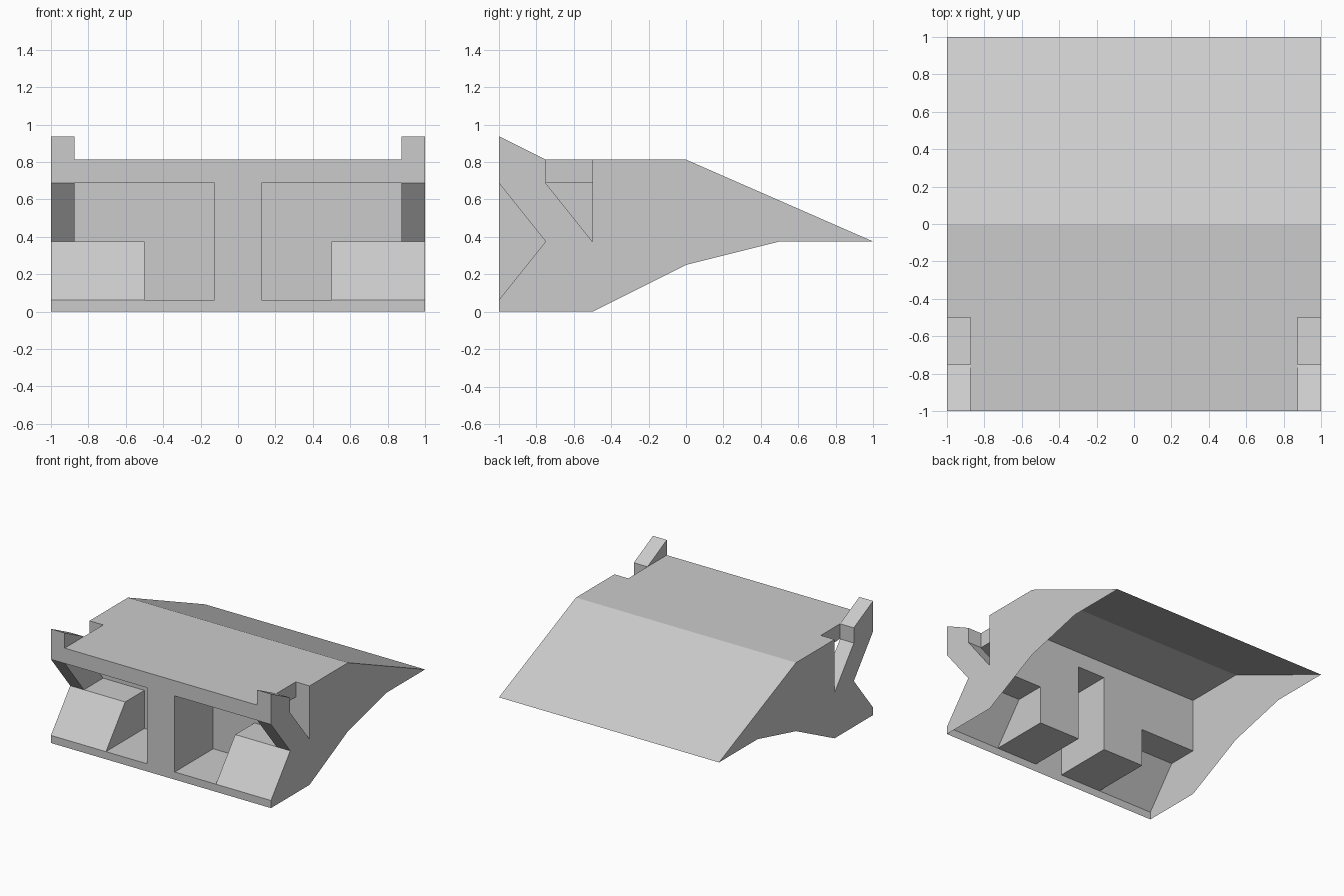
import bpy, bmesh

if "Cube" in bpy.data.objects:
    bpy.data.objects.remove(bpy.data.objects["Cube"])

# key levels (z) and depths (y)
TOP, BEAM, MID, LIP = 0.8125, 0.6875, 0.375, 0.0625
FRONT, NOTCH, WALL = -1.0, -0.75, -0.5
POST = 0.875  # inner x of the corner struts


def strip(x0, x1, profile):
    """Sweep a (y, z) polyline along x; the outside is on its left."""
    return [[(x0, *a), (x0, *b), (x1, *b), (x1, *a)]
            for a, b in zip(profile, profile[1:])]


def panel(x, outline):
    """Flat upright panel at x; counter-clockwise (y, z) faces +x."""
    return [[(x, y, z) for y, z in outline]]


def part(name, *groups):
    """Make the right half from face groups and mirror it to the left."""
    bm = bmesh.new()
    for group in groups:
        for face in group:
            bm.faces.new([bm.verts.new(p) for p in face])
    bmesh.ops.remove_doubles(bm, verts=bm.verts, dist=1e-5)
    mesh = bpy.data.meshes.new(name)
    bm.to_mesh(mesh)
    bm.free()
    ob = bpy.data.objects.new(name, mesh)
    bpy.context.collection.objects.link(ob)
    ob.modifiers.new("mirror", 'MIRROR').use_axis[0] = True
    return ob


# thin roof over the rear, open underneath
part("roof", strip(0, 1, [(WALL, TOP), (0, TOP), (1, MID)]))

# outer side walls
part("side_wall", panel(1, [
    (WALL, TOP), (WALL, MID), (NOTCH, MID), (FRONT, LIP), (FRONT, 0),
    (WALL, 0), (0, 0.25), (0.5, MID), (1, MID), (0, TOP)]))

# beam across the front, with its exposed ends in the notches
part("front_beam",
     strip(0, POST, [(WALL, BEAM), (FRONT, BEAM), (FRONT, TOP),
                     (WALL, TOP), (WALL, BEAM)]),
     panel(POST, [(NOTCH, BEAM), (WALL, BEAM), (WALL, TOP), (NOTCH, TOP)]))

# centre column, hollow at the back
part("centre_column",
     strip(0, 0.125, [(FRONT, 0), (FRONT, BEAM)]),
     panel(0.125, [(FRONT, LIP), (WALL, LIP), (WALL, BEAM), (FRONT, BEAM)]))

# recess: sill, floor and back wall
part("recess",
     strip(0.125, 0.5, [(FRONT, 0), (FRONT, LIP), (WALL, LIP), (WALL, BEAM)]),
     strip(0.5, POST, [(WALL, MID), (WALL, BEAM)]),
     strip(POST, 1, [(WALL, MID), (WALL, TOP)]))

# sloped block in the outer part of each recess
part("sloped_block",
     strip(0.5, 1, [(FRONT, 0), (FRONT, LIP), (NOTCH, MID), (WALL, MID)]),
     panel(0.5, [(FRONT, LIP), (NOTCH, MID), (WALL, MID), (WALL, LIP)]))

# angled corner struts with raised tips
strut = [(NOTCH, MID), (FRONT, BEAM), (FRONT, 0.9375),
         (NOTCH, TOP), (NOTCH, BEAM), (WALL, MID)]
part("corner_strut",
     strip(POST, 1, strut),
     panel(1, strut[::-1]),
     panel(POST, [(NOTCH, MID), (FRONT, BEAM), (NOTCH, BEAM), (WALL, MID)]),
     panel(POST, [(FRONT, TOP), (FRONT, 0.9375), (NOTCH, TOP)]))
